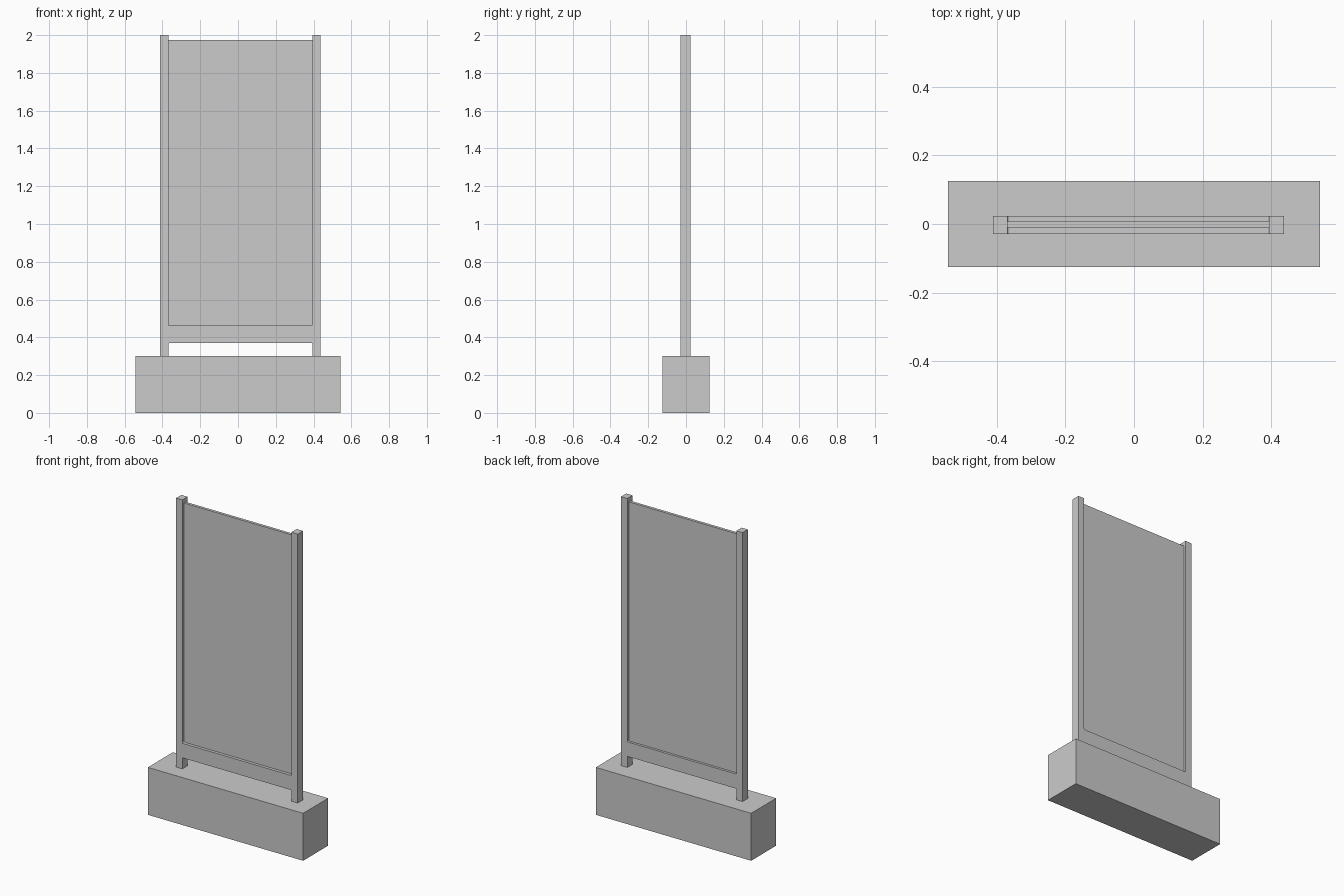
import bpy, bmesh

if "Cube" in bpy.data.objects:
    bpy.data.objects.remove(bpy.data.objects["Cube"])

X0, X1 = -0.412, 0.438      # outer faces of the posts
I0, I1 = -0.369, 0.394      # inner faces of the posts
BASE_TOP, TOP = 0.30, 2.0
RAIL_LOW, RAIL_HIGH = 0.37, 0.462


def add_object(name, bm):
    bmesh.ops.recalc_face_normals(bm, faces=bm.faces)
    mesh = bpy.data.meshes.new(name)
    bm.to_mesh(mesh)
    bm.free()
    obj = bpy.data.objects.new(name, mesh)
    bpy.context.collection.objects.link(obj)
    return obj


def extrude_profile(points, y0, y1):
    bm = bmesh.new()
    face = bm.faces.new([bm.verts.new((x, y0, z)) for x, z in points])
    out = bmesh.ops.extrude_face_region(bm, geom=[face], use_keep_orig=True)
    verts = [v for v in out["geom"] if isinstance(v, bmesh.types.BMVert)]
    bmesh.ops.translate(bm, verts=verts, vec=(0, y1 - y0, 0))
    return bm


def rect(x0, x1, z0, z1):
    return [(x0, z0), (x1, z0), (x1, z1), (x0, z1)]


# Foundation block
add_object("base_block", extrude_profile(rect(-0.543, 0.543, 0, BASE_TOP), -0.125, 0.125))

# One-piece H-shaped frame: two posts joined by a low rail
frame = extrude_profile([
    (X0, BASE_TOP), (I0, BASE_TOP), (I0, RAIL_LOW), (I1, RAIL_LOW),
    (I1, BASE_TOP), (X1, BASE_TOP), (X1, TOP), (I1, TOP),
    (I1, RAIL_HIGH), (I0, RAIL_HIGH), (I0, TOP), (X0, TOP)], -0.029, 0.023)
# Small fillets where the rail meets the posts
corners = [e for e in frame.edges
           if abs(e.verts[0].co.y - e.verts[1].co.y) > 0.01
           and any(abs(e.verts[0].co.z - z) < 1e-4 for z in (RAIL_LOW, RAIL_HIGH))]
bmesh.ops.bevel(frame, geom=corners, offset=0.006, segments=3, profile=0.5, affect='EDGES')
add_object("post_frame", frame)

# Thin display panel held between the posts
add_object("panel", extrude_profile(rect(I0, I1, RAIL_HIGH, 1.973), -0.01, 0.008))
